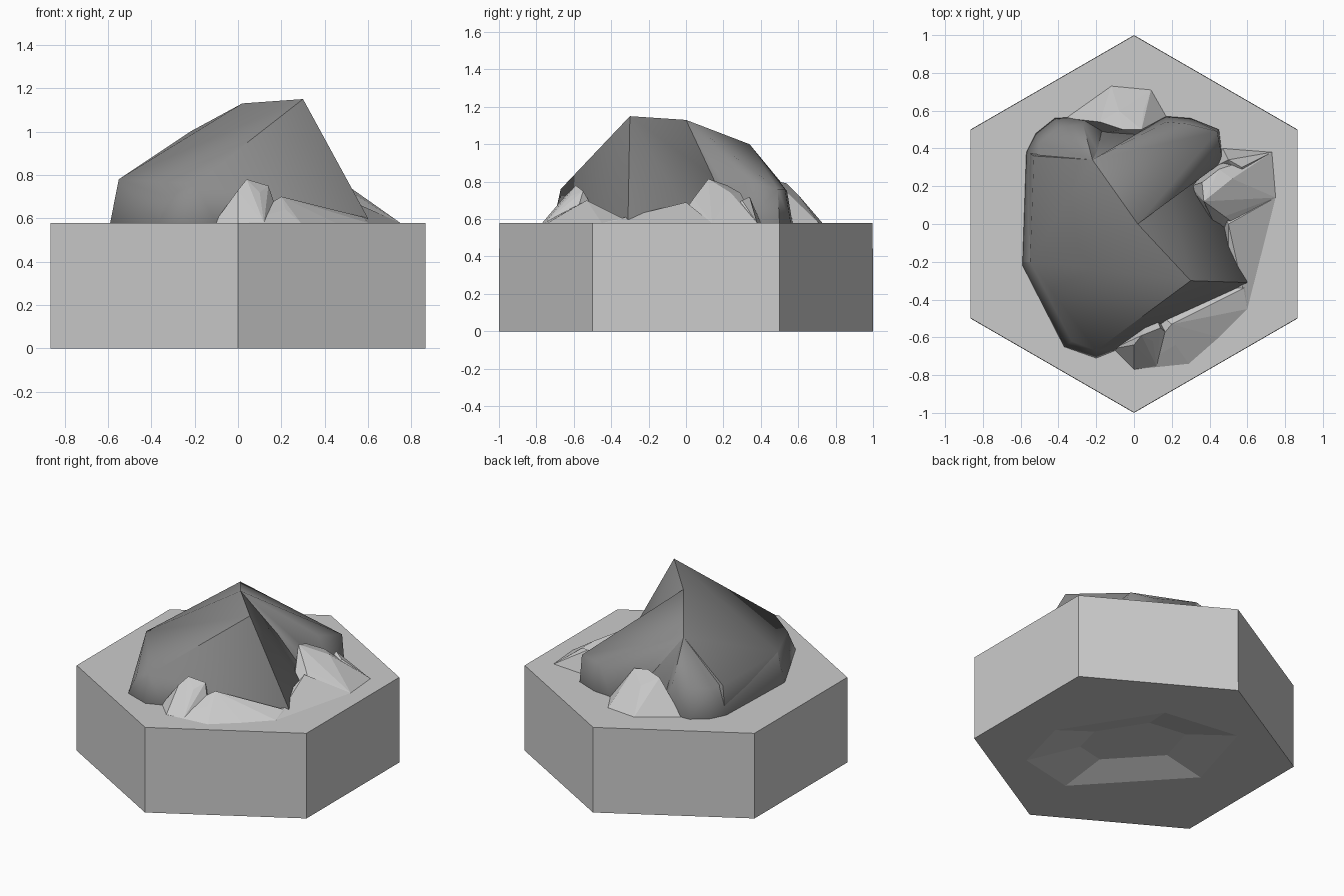
import bpy, bmesh, math
from mathutils import Vector

if "Cube" in bpy.data.objects:
    bpy.data.objects.remove(bpy.data.objects["Cube"])


def material(name, v):
    m = bpy.data.materials.new(name)
    m.diffuse_color = (v, v, v, 1)
    m.use_nodes = True
    m.node_tree.nodes["Principled BSDF"].inputs["Base Color"].default_value = m.diffuse_color
    return m


stone = material("light stone", 0.60)
boulder_grey = material("dark rock grey", 0.26)
Z = 0.578   # height of the tile's upper face


def finish(bm, name, mat):
    bmesh.ops.recalc_face_normals(bm, faces=bm.faces)
    me = bpy.data.meshes.new(name)
    bm.to_mesh(me)
    bm.free()
    me.materials.append(mat)
    ob = bpy.data.objects.new(name, me)
    bpy.context.collection.objects.link(ob)
    return ob


def hull(name, mat, ground, peaks, sink=0.08):
    """Convex rock: ground outline at tile level plus raised points."""
    bm = bmesh.new()
    for x, y in ground:
        bm.verts.new((x, y, Z))
        bm.verts.new((x * 0.95, y * 0.95, Z - sink))
    for p in peaks:
        bm.verts.new(p)
    r = bmesh.ops.convex_hull(bm, input=bm.verts[:])
    bmesh.ops.delete(bm, geom=[v for v in r["geom_interior"]
                               if isinstance(v, bmesh.types.BMVert)], context='VERTS')
    return finish(bm, name, mat)


# Hexagonal tile with a shallow faceted hollow underneath
bm = bmesh.new()
corners = [(math.sin(math.radians(60 * i)), math.cos(math.radians(60 * i))) for i in range(6)]
low = [bm.verts.new((x, y, 0)) for x, y in corners]
top = [bm.verts.new((x * 0.998, y * 0.998, Z)) for x, y in corners]
for i in range(6):
    j = (i + 1) % 6
    bm.faces.new((low[i], low[j], top[j], top[i]))
bm.faces.new(top)
rim_xy = [(0.17, 0.50), (0.55, -0.10), (0.445, -0.50), (0.06, -0.585), (-0.51, 0.03), (-0.355, 0.57)]
rim = [bm.verts.new((x, y, 0)) for x, y in rim_xy]
deep = [bm.verts.new((x * 0.5, y * 0.5, 0.07)) for x, y in rim_xy]
for i in range(6):
    j = (i + 1) % 6
    bm.faces.new((low[i], low[j], rim[j], rim[i]))
    bm.faces.new((rim[i], rim[j], deep[j], deep[i]))
bm.faces.new(deep)
finish(bm, "hex_tile", stone)

# Large boulder: main mass and two back lobes that leave notches between them
Q, R = (0.02, 0.0, 1.13), (-0.22, 0.34, 1.0)
parts = [
    hull("boulder_main", boulder_grey,
         [(-0.59, -0.22), (-0.37, -0.65), (-0.2, -0.71), (-0.1, -0.67), (0.6, -0.31),
          (0.48, 0.04), (0.12, 0.49), (-0.2, 0.50), (-0.56, 0.38)],
         [(0.3, -0.3, 1.15), Q, R, (-0.55, -0.2, 0.78), (-0.2, -0.67, 0.76),
          (-0.33, -0.62, 0.70), (-0.53, 0.36, 0.76), (0.6, -0.31, 0.6)]),
    hull("boulder_right_lobe", boulder_grey,
         [(0.47, 0.33), (0.45, 0.5), (0.3, 0.56), (0.17, 0.57), (0.07, 0.5), (0.1, 0.2)],
         [(0.44, 0.49, 0.76), (0.28, 0.53, 0.76), (0.17, 0.54, 0.75), (0.38, 0.32, 0.80), Q, R]),
    hull("boulder_left_lobe", boulder_grey,
         [(-0.25, 0.57), (-0.42, 0.56), (-0.52, 0.48), (-0.57, 0.38), (-0.59, -0.2), (-0.17, 0.5)],
         [(-0.27, 0.53, 0.77), (-0.40, 0.51, 0.76), (-0.50, 0.43, 0.76), R, Q,
          (-0.55, -0.2, 0.78)]),
]
for ob in parts:
    bpy.ops.object.select_all(action='DESELECT')
    ob.select_set(True)
    bpy.context.view_layer.objects.active = ob
    bpy.ops.object.shade_smooth_by_angle(angle=math.radians(50))

# Small pale rocks around the boulder's foot
hull("front_rock", stone,
     [(-0.11, -0.66), (0.0, -0.77), (0.12, -0.755), (0.2, -0.6), (0.1, -0.45)],
     [(0.04, -0.59, 0.78), (0.14, -0.55, 0.75), (0.0, -0.64, 0.73), (0.1, -0.62, 0.72)])
hull("front_rock_slope", stone,
     [(0.0, -0.77), (0.29, -0.74), (0.45, -0.6), (0.6, -0.45), (0.62, -0.3), (0.1, -0.45)],
     [(0.2, -0.53, 0.70), (0.3, -0.47, 0.665), (0.58, -0.34, 0.605), (0.22, -0.64, 0.64)])
hull("right_rock", stone,
     [(0.75, 0.14), (0.73, 0.38), (0.5, 0.36), (0.42, 0.3), (0.3, 0.2), (0.45, -0.05), (0.6, -0.05)],
     [(0.37, 0.12, 0.815), (0.36, 0.22, 0.78), (0.45, 0.29, 0.74), (0.52, 0.24, 0.74),
      (0.48, 0.04, 0.71)])
hull("right_rock_slope", stone,
     [(0.75, 0.14), (0.6, -0.45), (0.5, -0.35), (0.45, 0.1)],
     [(0.52, -0.1, 0.66), (0.56, -0.25, 0.61), (0.5, 0.0, 0.69)])
hull("right_back_rock", stone,
     [(0.73, 0.38), (0.47, 0.4), (0.42, 0.3), (0.6, 0.15)],
     [(0.57, 0.3, 0.70), (0.5, 0.34, 0.72)])
hull("back_rock", stone,
     [(-0.36, 0.56), (-0.12, 0.73), (0.09, 0.71), (0.17, 0.57), (0.05, 0.48), (-0.2, 0.5)],
     [(-0.18, 0.54, 0.79), (-0.06, 0.50, 0.80), (0.04, 0.50, 0.78), (-0.08, 0.60, 0.73),
      (0.05, 0.60, 0.69)])
